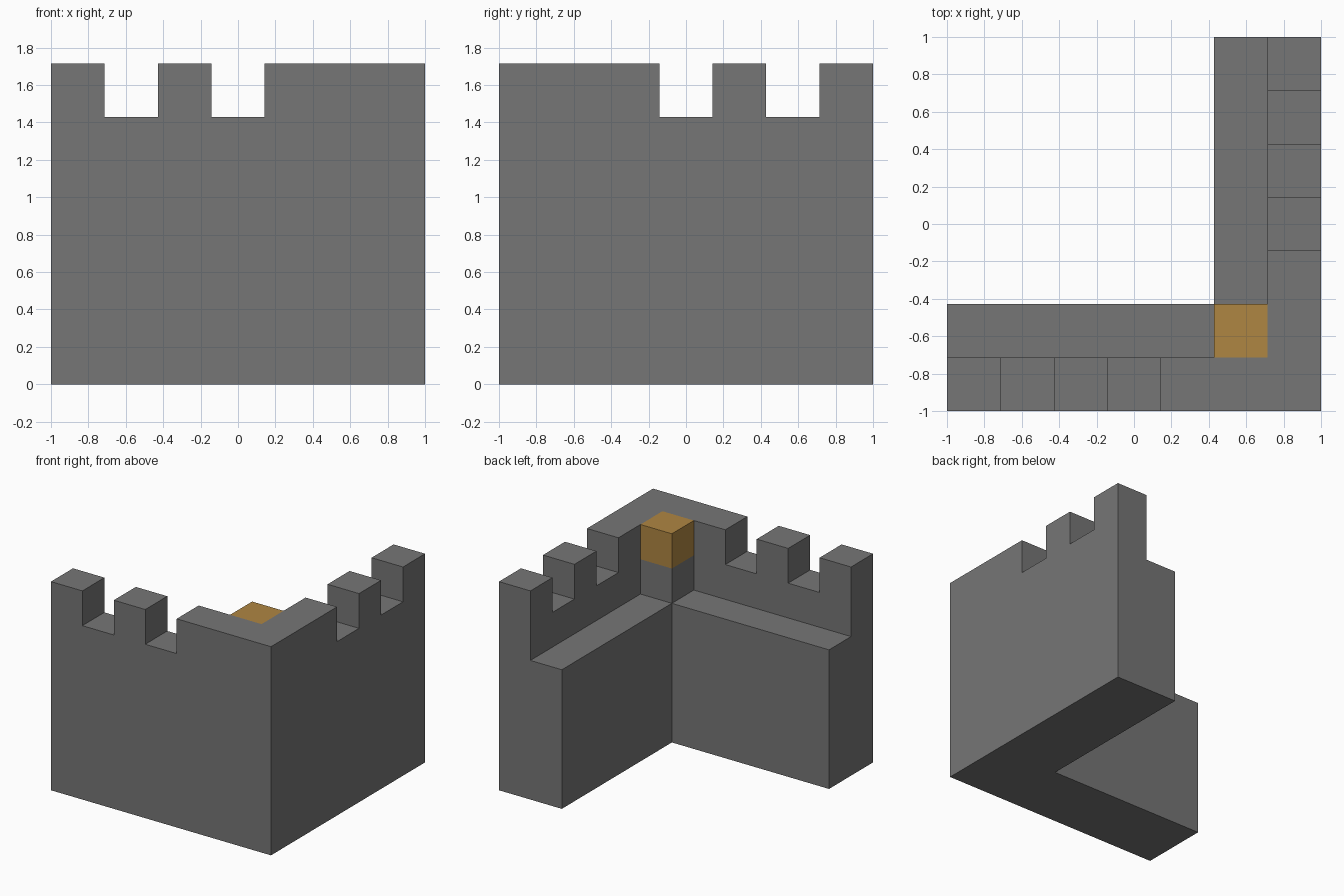
import bpy
import bmesh
from mathutils import Vector

cube = bpy.data.objects.get("Cube")
if cube:
    bpy.data.objects.remove(cube, do_unlink=True)

N = 7                      # blocks along each side
S = 2 / N                  # size of one block
WALL_TOP, GAP_TOP, WALK_TOP = 6, 5, 4


def material(name, rgb):
    mat = bpy.data.materials.new(name)
    mat.use_nodes = True
    mat.diffuse_color = (*rgb, 1)
    mat.node_tree.nodes["Principled BSDF"].inputs["Base Color"].default_value = (*rgb, 1)
    return mat


def height(a, b):
    """Blocks stacked at column a (from the corner along one arm), b (along the other)."""
    near, far = min(a, b), max(a, b)
    if near > 1 or near < 0 or far >= N:
        return 0
    if near == 1:                                   # walkway, raised at the inner corner
        return WALL_TOP if far == 1 else WALK_TOP
    return GAP_TOP if far in (3, 5) else WALL_TOP   # battlements


def solid(c):
    return 0 <= c[2] < height(c[0], c[1])


def is_block(c):
    return c == (1, 1, WALL_TOP - 1)


def build(name, mat, belongs):
    """Outer skin of the cells that belong to the part, merged into large flat faces."""
    bm = bmesh.new()
    cells = [(a, b, k) for a in range(N) for b in range(N) for k in range(WALL_TOP)]
    for c in cells:
        if not (solid(c) and belongs(c)):
            continue
        centre = Vector((1 - (c[0] + 0.5) * S, -1 + (c[1] + 0.5) * S, (c[2] + 0.5) * S))
        for axis in range(3):
            for sign in (-1, 1):
                nb = list(c)
                nb[axis] += sign
                if solid(nb):
                    continue
                # cell counts run from the corner, so the first axis is mirrored
                n = Vector((0, 0, 0))
                n[axis] = -sign if axis == 0 else sign
                u = Vector((n.y, n.z, n.x))
                v = n.cross(u)
                bm.faces.new([bm.verts.new(centre + (n + u * p + v * q) * S / 2)
                              for p, q in ((-1, -1), (1, -1), (1, 1), (-1, 1))])
    bmesh.ops.remove_doubles(bm, verts=bm.verts, dist=S / 100)
    bmesh.ops.dissolve_limit(bm, angle_limit=0.01, verts=bm.verts, edges=bm.edges)
    mesh = bpy.data.meshes.new(name)
    bm.to_mesh(mesh)
    bm.free()
    mesh.materials.append(mat)
    obj = bpy.data.objects.new(name, mesh)
    bpy.context.collection.objects.link(obj)


# L-shaped battlement wall with walkway, and the coloured block in its inner corner
build("corner_wall", material("stone grey", (0.18, 0.18, 0.18)), lambda c: not is_block(c))
build("corner_block", material("ochre", (0.43, 0.24, 0.055)), is_block)
